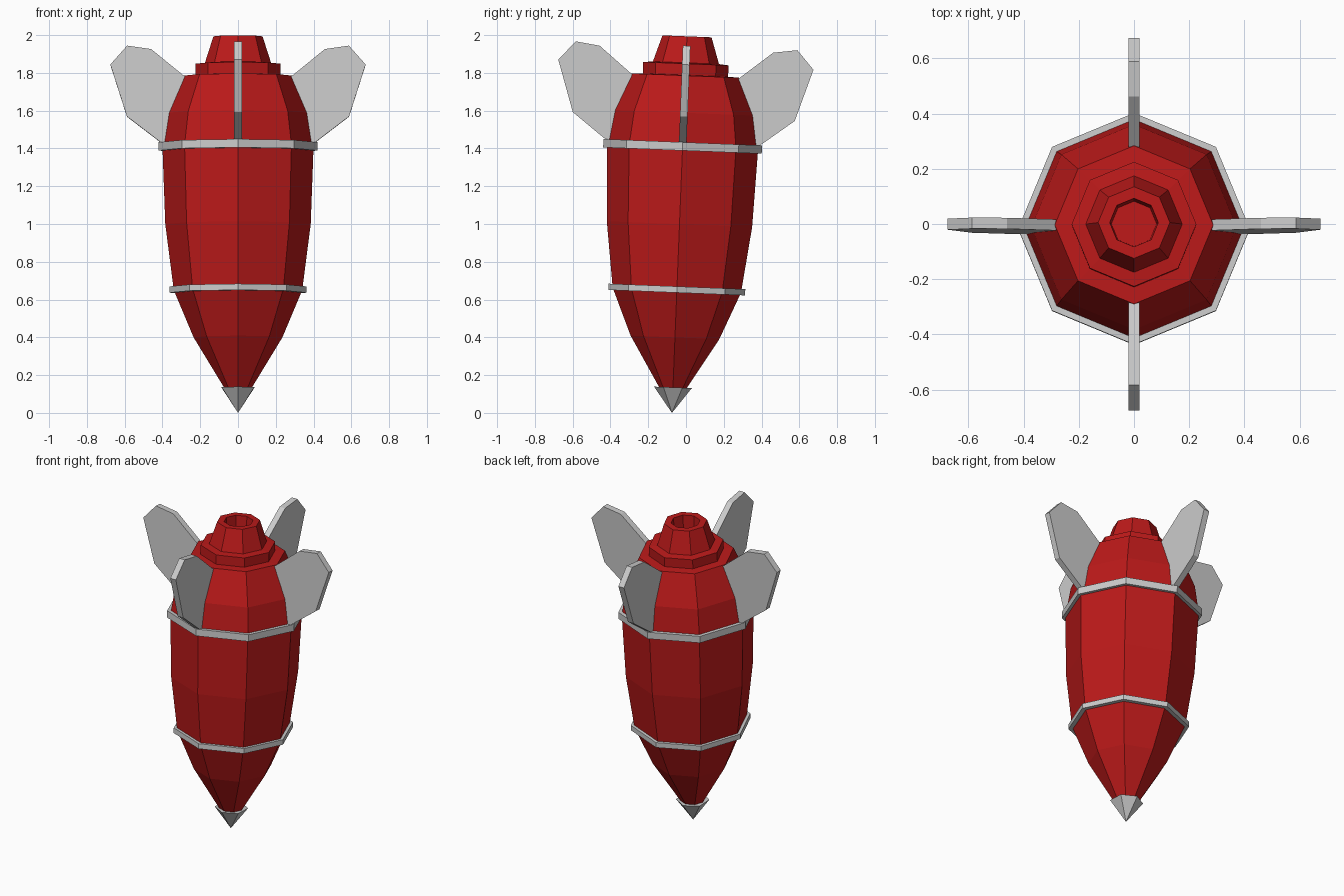
import bpy, bmesh, math
from mathutils import Matrix

if "Cube" in bpy.data.objects:
    bpy.data.objects.remove(bpy.data.objects["Cube"])

# whole model leans slightly back about x
TILT = Matrix.Translation((0, -0.0745, 0)) @ Matrix.Rotation(-0.04, 4, 'X')

red = bpy.data.materials.new("red_paint")
red.diffuse_color = (0.5, 0.01, 0.01, 1)
red.use_nodes = True
red.node_tree.nodes["Principled BSDF"].inputs["Base Color"].default_value = red.diffuse_color


def finish(name, bm, mat=None):
    bmesh.ops.recalc_face_normals(bm, faces=bm.faces)
    me = bpy.data.meshes.new(name)
    bm.to_mesh(me)
    bm.free()
    ob = bpy.data.objects.new(name, me)
    bpy.context.collection.objects.link(ob)
    if mat:
        me.materials.append(mat)
    ob.matrix_world = TILT
    return ob


def lathe(name, profile, sides, start=0.0, closed=False, mat=None):
    """Spin (radius, z) points; radius 0 becomes a single point."""
    bm = bmesh.new()
    rings = []
    for r, z in profile:
        if r == 0:
            rings.append([bm.verts.new((0, 0, z))] * sides)
        else:
            rings.append([bm.verts.new((r * math.cos(start + math.tau * i / sides),
                                        r * math.sin(start + math.tau * i / sides), z))
                          for i in range(sides)])
    pairs = list(zip(rings, rings[1:]))
    if closed:
        pairs.append((rings[-1], rings[0]))
    for a, b in pairs:
        for i in range(sides):
            j = (i + 1) % sides
            bm.faces.new(list(dict.fromkeys((a[i], a[j], b[j], b[i]))))
    return finish(name, bm, mat)


# eight-sided body with stepped collar and hollow tail nozzle
lathe("body", [(0, 0.12), (0.065, 0.12), (0.235, 0.40), (0.34, 0.65), (0.385, 1.0),
               (0.40, 1.41), (0.372, 1.59), (0.287, 1.787), (0.226, 1.79),
               (0.226, 1.85), (0.175, 1.855), (0.13, 1.995), (0.088, 1.995),
               (0.082, 1.88), (0, 1.88)], 8, mat=red)

# six-sided metal nose tip
lathe("nose_tip", [(0, 0), (0.1, 0.135), (0, 0.135)], 6, start=math.pi / 2)

# metal bands
for name, r, inner, z0, z1 in (("upper_band", 0.42, 0.385, 1.39, 1.434),
                               ("lower_band", 0.362, 0.325, 0.637, 0.67)):
    lathe(name, [(inner, z0), (r, z0), (r, z1), (inner, z1)], 8, closed=True)

# four tail fins
FIN = [(0.30, 1.43), (0.405, 1.43), (0.588, 1.57), (0.676, 1.845),
       (0.587, 1.945), (0.46, 1.927), (0.283, 1.783), (0.25, 1.70)]
for k in range(4):
    bm = bmesh.new()
    face = bm.faces.new([bm.verts.new((x, -0.02, z)) for x, z in FIN])
    out = bmesh.ops.extrude_face_region(bm, geom=[face])
    new = [v for v in out["geom"] if isinstance(v, bmesh.types.BMVert)]
    bmesh.ops.translate(bm, verts=new, vec=(0, 0.04, 0))
    if not any(f.is_valid and len(f.verts) == 8 and f.calc_center_median().y < 0
               for f in bm.faces):
        bm.faces.new([v for v in bm.verts if v not in new])
    bmesh.ops.rotate(bm, verts=bm.verts, matrix=Matrix.Rotation(k * math.pi / 2, 3, 'Z'))
    finish(f"fin_{k + 1}", bm)
